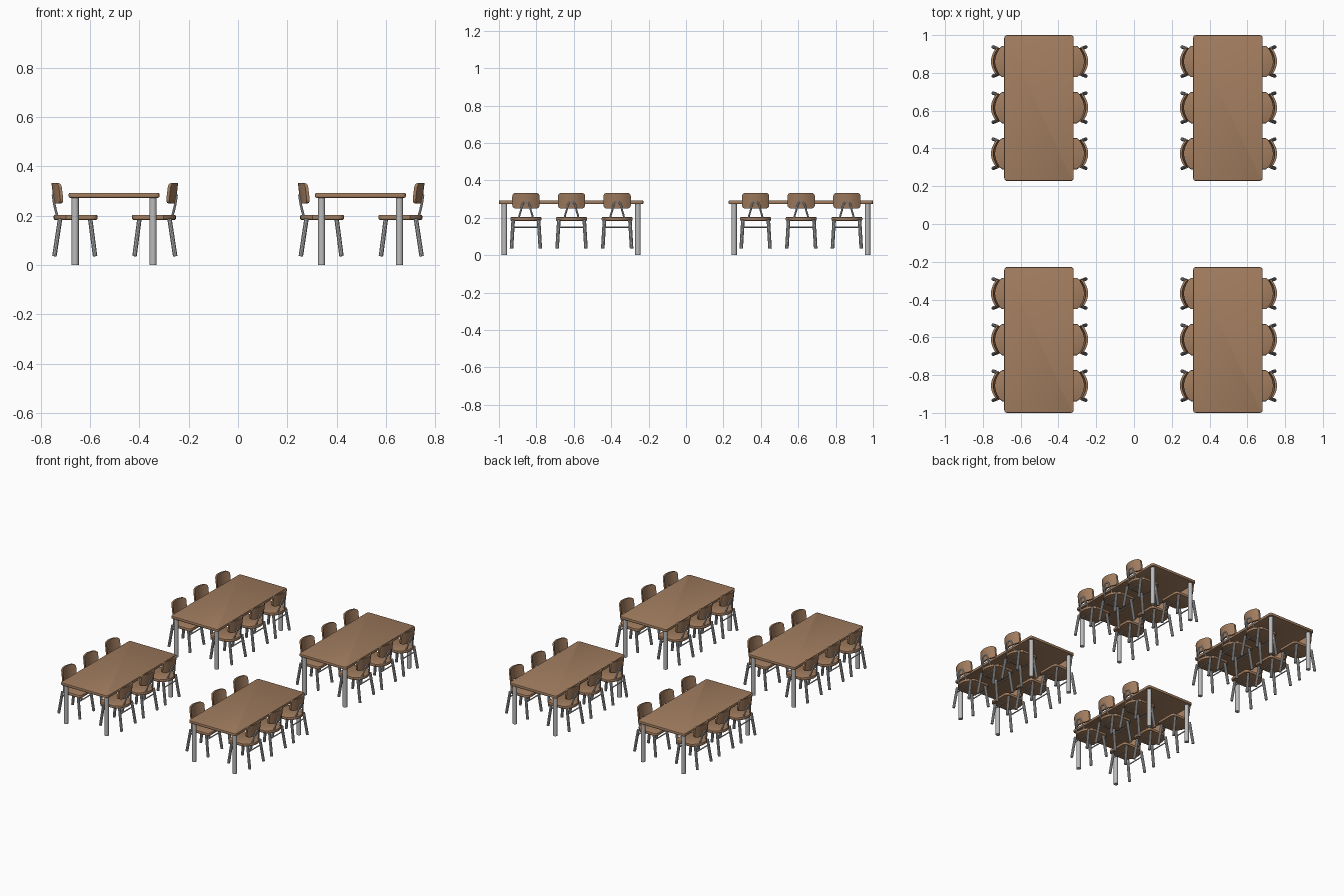
import bpy, bmesh, math
from mathutils import Vector

if "Cube" in bpy.data.objects:
    bpy.data.objects.remove(bpy.data.objects["Cube"])


def material(name, rgb):
    m = bpy.data.materials.new(name)
    m.diffuse_color = (*rgb, 1)
    m.use_nodes = True
    m.node_tree.nodes["Principled BSDF"].inputs["Base Color"].default_value = m.diffuse_color
    return m


WOOD = material("brown wood", (0.36, 0.205, 0.115))
METAL = material("grey metal", (0.50, 0.50, 0.51))


def finish(bm, name, mat, angle=35):
    """Turn a bmesh into a mesh with smooth faces and sharp hard edges."""
    bmesh.ops.recalc_face_normals(bm, faces=bm.faces)
    for f in bm.faces:
        f.smooth = True
    for e in bm.edges:
        e.smooth = len(e.link_faces) == 2 and e.calc_face_angle(0) < math.radians(angle)
    me = bpy.data.meshes.new(name)
    bm.to_mesh(me)
    bm.free()
    me.materials.append(mat)
    return me


def slab(name, outline, z0, z1, bevel, mat):
    """Extrude a plan outline and soften its rims."""
    bm = bmesh.new()
    face = bm.faces.new([bm.verts.new((x, y, z0)) for x, y in outline])
    ext = bmesh.ops.extrude_face_region(bm, geom=[face])["geom"]
    for v in ext:
        if isinstance(v, bmesh.types.BMVert):
            v.co.z = z1
    rims = [e for e in bm.edges if abs(e.verts[0].co.z - e.verts[1].co.z) < 1e-6]
    bmesh.ops.bevel(bm, geom=rims, offset=bevel, segments=2, profile=0.5, affect='EDGES')
    return finish(bm, name, mat)


def tube(bm, points, radius, sides=10):
    """Sweep a round section along a path."""
    pts = [Vector(p) for p in points]
    rings = []
    for i, p in enumerate(pts):
        d = (pts[min(i + 1, len(pts) - 1)] - pts[max(i - 1, 0)]).normalized()
        ref = Vector((1, 0, 0)) if abs(d.x) < 0.8 else Vector((0, 0, 1))
        u = d.cross(ref).normalized()
        w = d.cross(u)
        angles = [2 * math.pi * k / sides for k in range(sides)]
        rings.append([bm.verts.new(p + radius * (u * math.cos(a) + w * math.sin(a))) for a in angles])
    for a, b in zip(rings, rings[1:]):
        for k in range(sides):
            n = (k + 1) % sides
            bm.faces.new((a[k], a[n], b[n], b[k]))
    bm.faces.new(rings[0][::-1])
    bm.faces.new(rings[-1])


def corner(cx, cy, r, start, steps=4):
    return [(cx + r * math.cos(math.radians(start + 90 * i / steps)),
             cy + r * math.sin(math.radians(start + 90 * i / steps))) for i in range(steps + 1)]


# Table top with slightly rounded corners
HX, HY, R = 0.184, 0.386, 0.015
outline = (corner(HX - R, HY - R, R, 0) + corner(R - HX, HY - R, R, 90)
           + corner(R - HX, R - HY, R, 180) + corner(HX - R, R - HY, R, 270))
table_top = slab("table_top", outline, 0.273, 0.293, 0.005, WOOD)

# Table legs
bm = bmesh.new()
for sx in (-1, 1):
    for sy in (-1, 1):
        tube(bm, [(sx * 0.158, sy * 0.357, 0), (sx * 0.158, sy * 0.357, 0.276)], 0.0148, 16)
table_legs = finish(bm, "table_legs", METAL)

# Chair seat (chair faces -x): rounded front corners and bowed rear
W = 0.083
rear = [(0.248 - 0.05 * abs(t) ** 2.3, W * t) for t in (-1, -0.8, -0.6, -0.4, -0.2, 0, 0.2, 0.4, 0.6, 0.8, 1)]
outline = rear + corner(0.095, W - 0.025, 0.025, 90) + corner(0.095, 0.025 - W, 0.025, 180)
seat = slab("chair_seat", outline, 0.183, 0.204, 0.006, WOOD)

# Chair backrest: curved, leaning panel with rounded corners
bm = bmesh.new()
Z0, Z1, HW, RC, T, N = 0.249, 0.333, 0.073, 0.018, 0.012, 12
rows = [0, 0.03, 0.08, 0.15, 0.22, 0.5, 0.78, 0.85, 0.92, 0.97, 1]


def sheet(offset):
    grid = []
    for f in rows:
        z = Z0 + f * (Z1 - Z0)
        d = max(0, RC - min(z - Z0, Z1 - z))
        w = HW - RC + math.sqrt(max(0, RC * RC - d * d))
        ys = [w * (2 * k / N - 1) for k in range(N + 1)]
        grid.append([bm.verts.new((0.247 + 0.010 * f - 0.028 * (y / HW) ** 2 - offset, y, z)) for y in ys])
    for a, b in zip(grid, grid[1:]):
        for k in range(N):
            bm.faces.new((a[k], a[k + 1], b[k + 1], b[k]))
    rim = grid[0] + [g[-1] for g in grid[1:-1]] + grid[-1][::-1] + [g[0] for g in grid[-2:0:-1]]
    return rim


outer, inner = sheet(0), sheet(T)
for i in range(len(outer)):
    j = (i + 1) % len(outer)
    bm.faces.new((outer[i], outer[j], inner[j], inner[i]))
backrest = finish(bm, "chair_backrest", WOOD)

# Chair frame: splayed legs, cross rails and the bent back support
bm = bmesh.new()
for sy in (-1, 1):
    tube(bm, [(0.245, sy * 0.077, 0.036), (0.222, sy * 0.068, 0.188)], 0.0095)
    tube(bm, [(0.080, sy * 0.077, 0.036), (0.100, sy * 0.068, 0.188)], 0.0095)
tube(bm, [(0.228, -0.07, 0.150), (0.228, 0.07, 0.150)], 0.004, 8)
tube(bm, [(0.095, -0.07, 0.150), (0.095, 0.07, 0.150)], 0.004, 8)
half = [(0.232, 0.038, 0.195), (0.238, 0.034, 0.215), (0.244, 0.026, 0.240),
        (0.248, 0.022, 0.262), (0.250, 0.016, 0.277), (0.251, 0.008, 0.283)]
tube(bm, half + [(x, -y, z) for x, y, z in half[::-1]], 0.005, 8)
frame = finish(bm, "chair_frame", METAL)


def place(me, name, x, y, turn=0):
    ob = bpy.data.objects.new(name, me)
    ob.location = (x, y, 0)
    ob.rotation_euler.z = turn
    bpy.context.collection.objects.link(ob)


# Four tables, each with three chairs on both long sides
for cx in (-0.5, 0.5):
    for cy in (-0.614, 0.614):
        place(table_top, "table_top", cx - 0.003, cy)
        place(table_legs, "table_legs", cx - 0.003, cy)
        for dy in (-0.242, 0.002, 0.246):
            for turn in (0, math.pi):
                for me in (seat, backrest, frame):
                    place(me, me.name, cx, cy + dy, turn)
